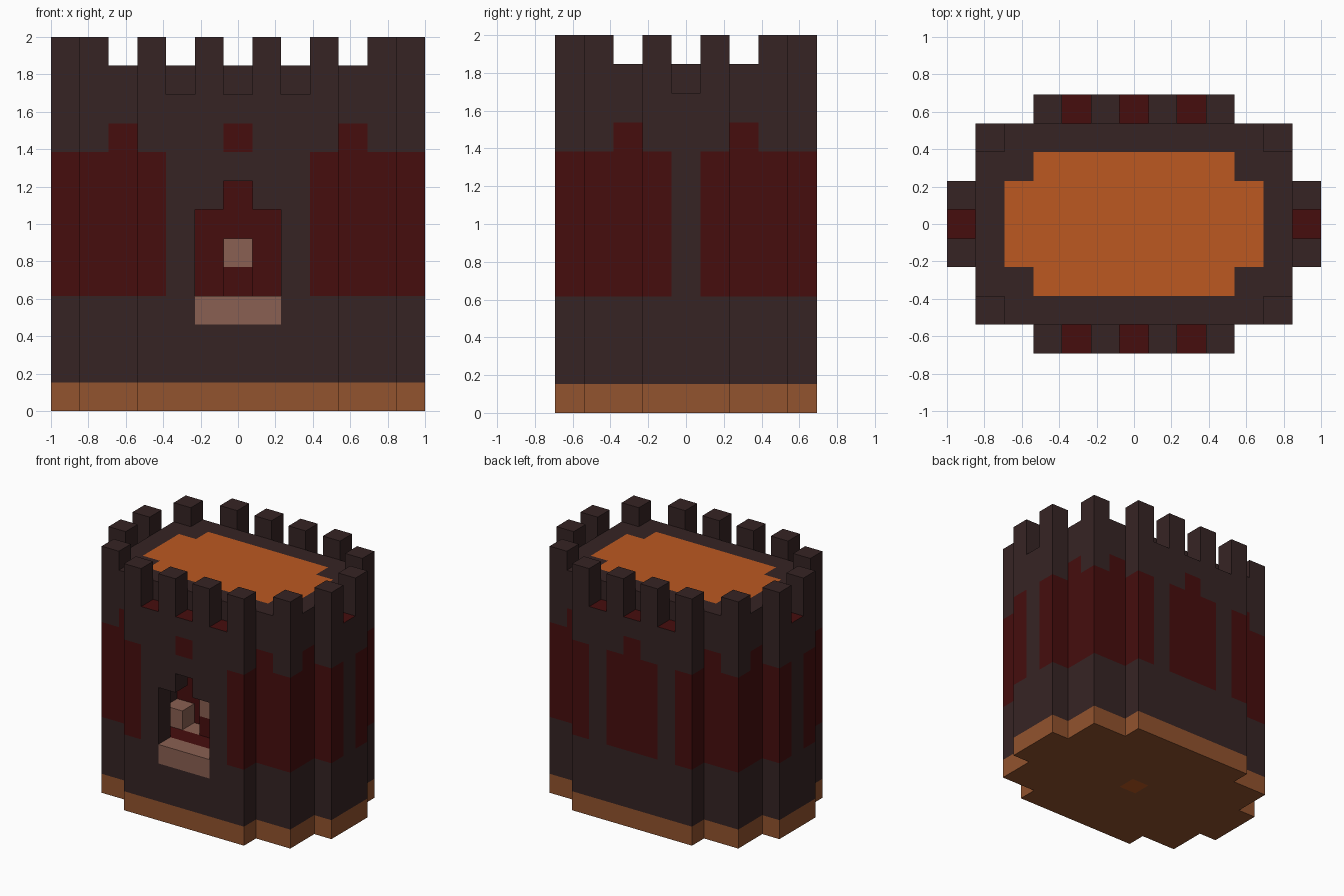
import bpy
import bmesh
import math
from mathutils import Vector

cube = bpy.data.objects.get("Cube")
if cube:
    bpy.data.objects.remove(cube, do_unlink=True)

BLOCK = 2 / 13  # edge length of one building block


def linear(c):
    c /= 255
    return c / 12.92 if c <= 0.04045 else ((c + 0.055) / 1.055) ** 2.4


def make_material(name, *rgb):
    mat = bpy.data.materials.new(name)
    colour = [linear(c) for c in rgb] + [1]
    mat.diffuse_color = colour
    mat.use_nodes = True
    shader = mat.node_tree.nodes["Principled BSDF"]
    shader.inputs["Base Color"].default_value = colour
    shader.inputs["Roughness"].default_value = 0.9
    return mat


materials = [
    make_material("dark brown stone", 54, 36, 36),
    make_material("deep red", 70, 13, 13),
    make_material("earth brown", 146, 83, 46),
    make_material("roof orange", 188, 89, 33),
    make_material("dusty pink", 138, 96, 82),
]
STONE, RED, EARTH, ORANGE, PINK = range(5)


def footprint(x, y):
    """Stepped oval plan of the tower."""
    ax, ay = abs(x), abs(y)
    return ax <= 6 and ay <= 1 or ax <= 5 and ay <= 3 or ax <= 3 and ay <= 4


def hollow(x, y, z):
    """Doorway, inner chamber and the low gaps between battlements."""
    doorway = y == -4 and (abs(x) <= 1 and 4 <= z <= 6 or x == 0 and z == 7)
    chamber = abs(x) <= 2 and y in (-3, -2) and 4 <= z <= 7
    gap = z == 11 and (abs(y) == 4 and x in (-2, 0, 2) or abs(x) == 6 and y == 0)
    return doorway or chamber or gap


def in_roof(x, y):
    return abs(x) <= 4 and abs(y) <= 1 or abs(x) <= 3 and abs(y) <= 2


# Sort every block into its part
plan = [(x, y) for x in range(-6, 7) for y in range(-4, 5) if footprint(x, y)]
parts = {"base": [(x, y, 0) for x, y in plan]}
parts["roof"] = [(x, y, 11) for x, y in plan if in_roof(x, y)]
parts["doorstep"] = [(x, -4, 3) for x in (-1, 0, 1)]
taken = set(parts["roof"] + parts["doorstep"])
parts["tower_wall"] = [(x, y, z) for x, y in plan for z in range(1, 12)
                       if not hollow(x, y, z) and (x, y, z) not in taken]
parts["battlements"] = [(sx * x, sy * y, 12) for sx in (-1, 1) for sy in (-1, 1)
                        for x, y in ((1, 4), (3, 4), (5, 3), (6, 1))]
parts["chamber_plinth"] = [(0, -2, 4)]
parts["chamber_block"] = [(0, -2, 5)]
parts["chamber_seats"] = [(-2, -2, 4), (2, -2, 4)]
solid = {cell for cells in parts.values() for cell in cells}


def wall_colour(cell, normal):
    x, y, z = cell
    nx, ny, nz = normal
    # Chamber interior: red back wall, red and pink floor
    if hollow(x + nx, y + ny, z + nz) and z < 11:
        if nz == 1:
            return PINK if y == -2 else RED
        return RED if ny == -1 else STONE
    if nz:
        return STONE
    # Tall red panels
    if 4 <= z <= 8:
        if nx:
            red = abs(y) >= 1
        else:
            red = abs(x) >= 3 or ny == 1 and abs(x) <= 1
        return RED if red else STONE
    # Single red blocks above the panels
    if z == 9:
        red = abs(y) == 2 if nx else abs(x) in (0, 4)
        return RED if red else STONE
    return STONE


def base_colour(cell, normal):
    return ORANGE if cell[:2] == (0, 0) and normal[2] == -1 else EARTH


def plain(colour):
    return lambda cell, normal: colour


def build(name, cells, colour):
    """Outer skin of a group of blocks, with flat areas merged by colour."""
    bm = bmesh.new()
    for cell in cells:
        centre = Vector(cell) + Vector((0, 0, 0.5))
        for axis in range(3):
            for sign in (-1, 1):
                normal = [0, 0, 0]
                normal[axis] = sign
                if tuple(c + n for c, n in zip(cell, normal)) in solid:
                    continue
                n = Vector(normal)
                u = Vector([float(i == (axis + 1) % 3) for i in range(3)])
                v = n.cross(u)
                ring = [centre + (n + a * u + b * v) / 2
                        for a, b in ((-1, -1), (1, -1), (1, 1), (-1, 1))]
                face = bm.faces.new([bm.verts.new(p * BLOCK) for p in ring])
                face.material_index = colour(cell, normal)
    bmesh.ops.remove_doubles(bm, verts=bm.verts, dist=0.001)
    bmesh.ops.dissolve_limit(bm, angle_limit=math.radians(1), verts=bm.verts,
                             edges=bm.edges, delimit={'MATERIAL'})
    mesh = bpy.data.meshes.new(name)
    for mat in materials:
        mesh.materials.append(mat)
    bm.to_mesh(mesh)
    bm.free()
    obj = bpy.data.objects.new(name, mesh)
    bpy.context.collection.objects.link(obj)


colours = {
    "base": base_colour,
    "roof": plain(ORANGE),
    "doorstep": plain(PINK),
    "tower_wall": wall_colour,
    "battlements": plain(STONE),
    "chamber_plinth": plain(RED),
    "chamber_block": plain(PINK),
    "chamber_seats": plain(PINK),
}
for part, cells in parts.items():
    build(part, cells, colours[part])
